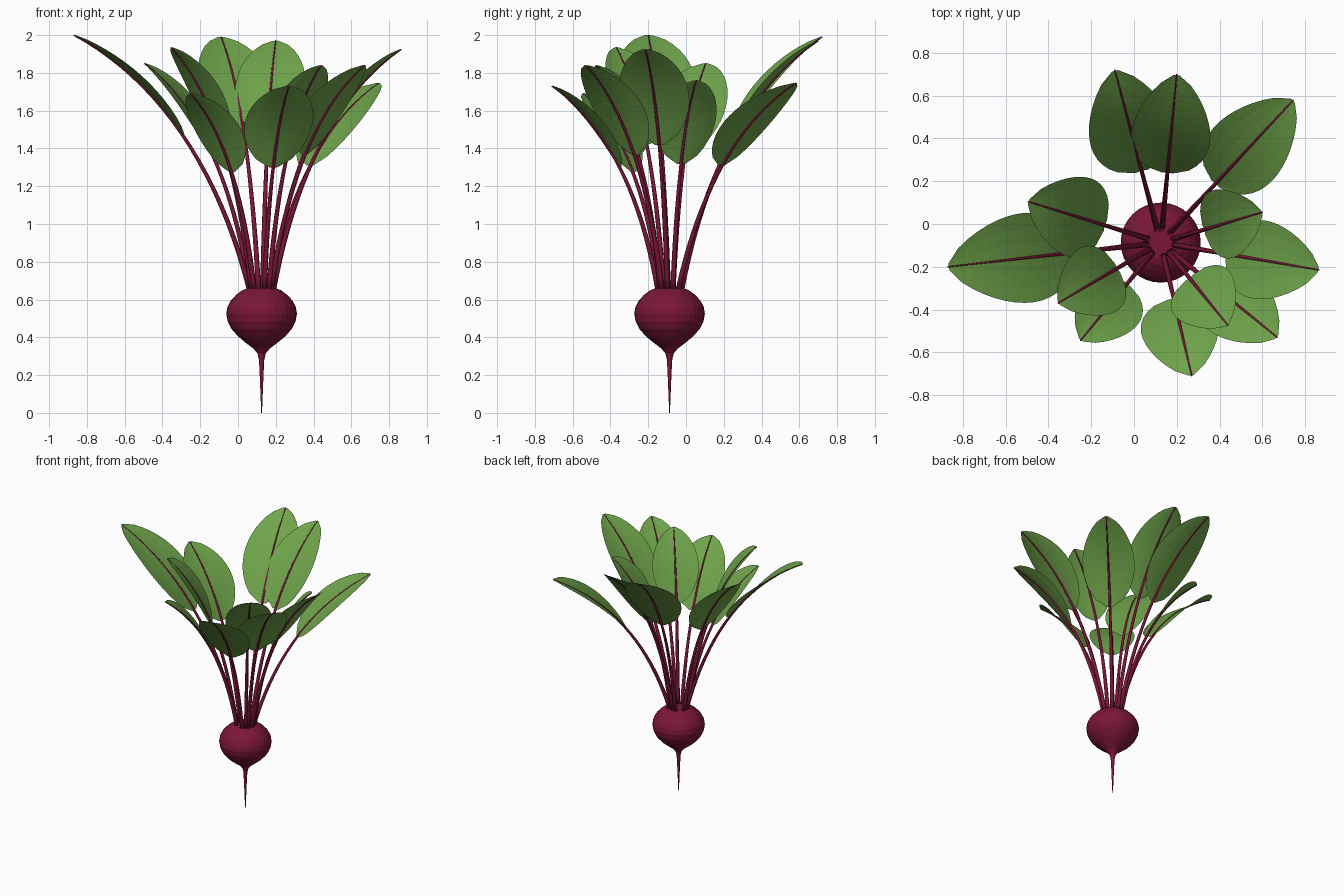
import bpy, bmesh, math
from mathutils import Vector

if "Cube" in bpy.data.objects:
    bpy.data.objects.remove(bpy.data.objects["Cube"])

CX, CY, TOP = 0.125, -0.087, 0.645


def material(name, rgb):
    m = bpy.data.materials.new(name)
    m.diffuse_color = (*rgb, 1)
    m.use_nodes = True
    m.node_tree.nodes["Principled BSDF"].inputs["Base Color"].default_value = m.diffuse_color
    return m


beet_red = material("beet red", (0.2, 0.008, 0.04))
leaf_green = material("leaf green", (0.16, 0.37, 0.07))


def finish(bm, name, mat, recalc=True, smooth=False):
    if recalc:
        bmesh.ops.recalc_face_normals(bm, faces=bm.faces)
    for f in bm.faces:
        f.smooth = smooth
    me = bpy.data.meshes.new(name)
    bm.to_mesh(me)
    bm.free()
    me.materials.append(mat)
    ob = bpy.data.objects.new(name, me)
    bpy.context.collection.objects.link(ob)


def bridge(bm, rings):
    for a, b in zip(rings, rings[1:]):
        n = len(a)
        for i in range(n):
            bm.faces.new((a[i], a[(i + 1) % n], b[(i + 1) % n], b[i]))
    bm.faces.new(rings[0])
    bm.faces.new(rings[-1])


# bulb with tap root: (radius, height) profile turned around the axis
profile = [(0.002, 0), (0.006, 0.1), (0.010, 0.2), (0.014, 0.28), (0.022, 0.315),
           (0.045, 0.342), (0.085, 0.372), (0.125, 0.405), (0.16, 0.445), (0.18, 0.485),
           (0.187, 0.525), (0.181, 0.56), (0.163, 0.595), (0.135, 0.625),
           (0.105, 0.648), (0.075, 0.66)]
bm = bmesh.new()
N = 32
rings = [[bm.verts.new((CX + r * math.cos(2 * math.pi * i / N),
                        CY + r * math.sin(2 * math.pi * i / N), z)) for i in range(N)]
         for r, z in profile]
bridge(bm, rings)
finish(bm, "bulb_and_root", beet_red)


def leaf(index, tip, half_width):
    tip = Vector(tip)
    out = Vector((tip.x - CX, tip.y - CY, 0))
    reach = out.length
    out.normalize()
    side = Vector((-out.y, out.x, 0))
    base = Vector((CX, CY, TOP)) + out * 0.062
    ctrl = Vector((CX, CY, TOP + 0.73 * (tip.z - TOP))) + out * reach * 0.32

    def point(t):
        return base * (1 - t) ** 2 + ctrl * (2 * t * (1 - t)) + tip * t * t

    def normal(t):
        tangent = (ctrl - base) * (1 - t) + (tip - ctrl) * t
        n = tangent.cross(side).normalized()
        return -n if n.z < 0 else n

    # stem running on as the midrib to the tip
    bm = bmesh.new()
    rings = []
    for k in range(21):
        t = k / 20
        r = 0.0145 - 0.011 * t
        rings.append([bm.verts.new(point(t) + r * (side * math.cos(a) + normal(t) * math.sin(a)))
                      for a in (2 * math.pi * i / 8 for i in range(8))])
    bridge(bm, rings)
    finish(bm, f"stem_{index}", beet_red, smooth=True)

    # blade: ovate sheet, gently cupped along the midrib
    bm = bmesh.new()
    rows, cols = 14, 6
    grid = []
    for k in range(rows + 1):
        s = 0.005 + 0.99 * k / rows
        t = 0.485 + 0.515 * s
        w = half_width * math.sin(math.pi * s ** 0.85) ** 0.6
        row = []
        for j in range(cols + 1):
            u = 2 * j / cols - 1
            lift = 0.02 * (w / half_width) * u * u + 0.0015
            row.append(bm.verts.new(point(t) + side * w * u + normal(t) * lift))
        grid.append(row)
    for a, b in zip(grid, grid[1:]):
        for j in range(cols):
            bm.faces.new((a[j + 1], a[j], b[j], b[j + 1]))
    finish(bm, f"leaf_blade_{index}", leaf_green)


# leaves: tip position and half width
leaves = [((-0.09, 0.72, 1.99), 0.2), ((0.20, 0.70, 1.97), 0.185),
          ((0.745, 0.58, 1.745), 0.185), ((0.60, 0.055, 1.76), 0.165),
          ((0.865, -0.215, 1.925), 0.185), ((0.67, -0.53, 1.84), 0.175),
          ((0.44, -0.475, 1.84), 0.165), ((0.27, -0.71, 1.73), 0.185),
          ((-0.25, -0.545, 1.69), 0.16), ((-0.355, -0.37, 1.935), 0.17),
          ((-0.87, -0.20, 2.0), 0.21), ((-0.495, 0.105, 1.85), 0.19)]
for i, (tip, hw) in enumerate(leaves, 1):
    leaf(i, tip, hw)
